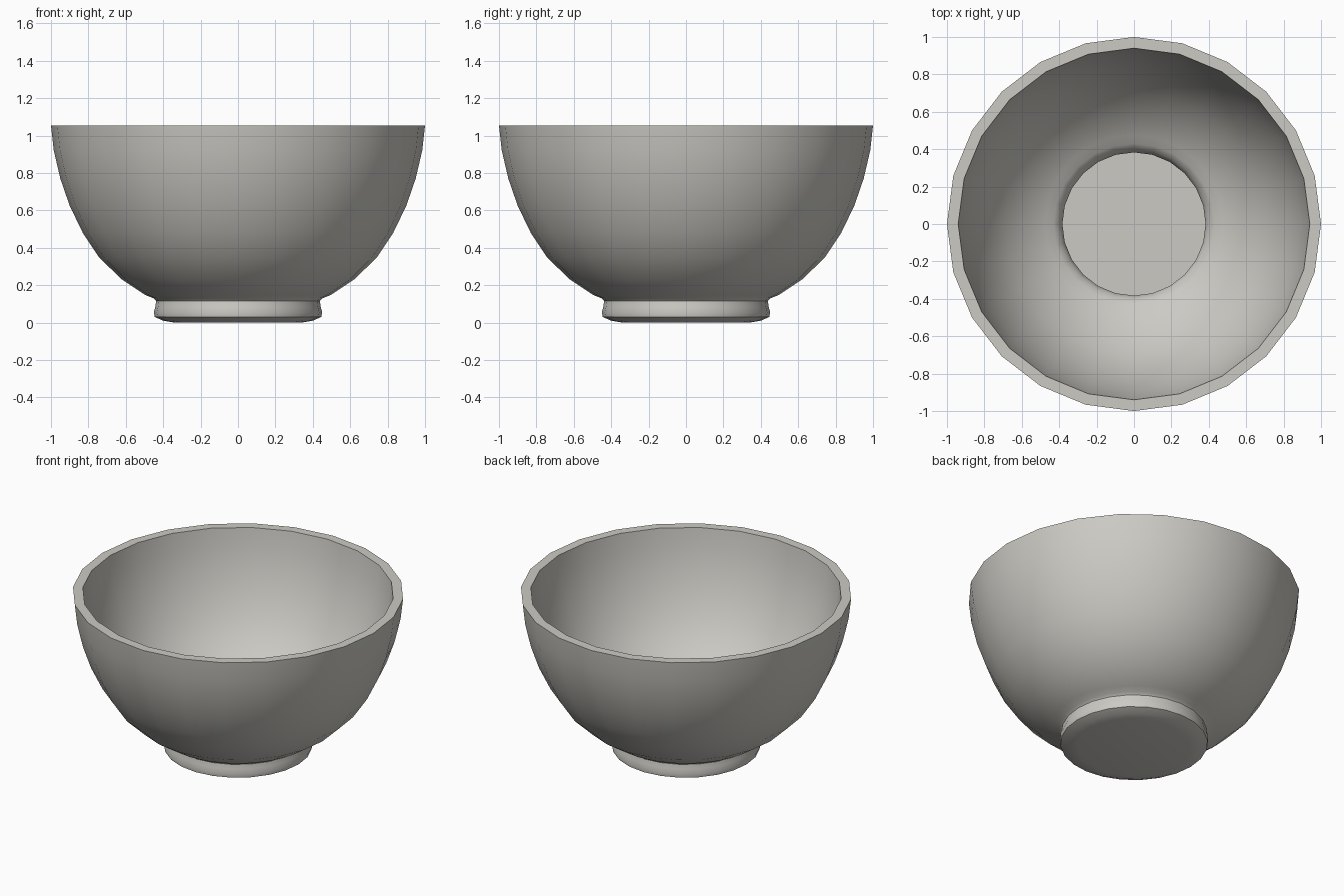
import bpy, bmesh, math

if "Cube" in bpy.data.objects:
    bpy.data.objects.remove(bpy.data.objects["Cube"])

SIDES = 24

# Half profile (radius, height): underside, foot ring, outer wall, rim, inner wall, floor
profile = [
    (0.0, 0.0), (0.34, 0.0), (0.40, 0.01), (0.445, 0.03),
    (0.45, 0.055), (0.442, 0.085), (0.438, 0.115), (0.452, 0.13), (0.495, 0.147),
    (0.62, 0.23), (0.74, 0.345), (0.83, 0.48), (0.90, 0.625),
    (0.95, 0.77), (0.985, 0.92), (1.0, 1.053),
    (0.94, 1.053), (0.925, 0.93), (0.892, 0.79), (0.845, 0.65),
    (0.78, 0.515), (0.695, 0.39), (0.585, 0.285), (0.475, 0.207),
    (0.43, 0.187), (0.40, 0.16), (0.383, 0.12), (0.385, 0.062), (0.0, 0.062),
]

# Ceramic colour
mat = bpy.data.materials.new("warm_grey_ceramic")
mat.diffuse_color = (0.6, 0.59, 0.55, 1)
mat.use_nodes = True
mat.node_tree.nodes["Principled BSDF"].inputs["Base Color"].default_value = mat.diffuse_color

# Lathe the profile around z
bm = bmesh.new()
rings = []
for r, z in profile:
    n = 1 if r == 0 else SIDES
    rings.append([bm.verts.new((r * math.cos(2 * math.pi * i / SIDES),
                                r * math.sin(2 * math.pi * i / SIDES), z))
                  for i in range(n)])
for a, b in zip(rings, rings[1:]):
    for i in range(SIDES):
        j = (i + 1) % SIDES
        if len(a) == 1:
            bm.faces.new((a[0], b[j], b[i]))
        elif len(b) == 1:
            bm.faces.new((a[i], a[j], b[0]))
        else:
            bm.faces.new((a[i], a[j], b[j], b[i]))
bmesh.ops.recalc_face_normals(bm, faces=bm.faces)
mesh = bpy.data.meshes.new("bowl")
bm.to_mesh(mesh)
bm.free()

bowl = bpy.data.objects.new("bowl", mesh)
bpy.context.collection.objects.link(bowl)
mesh.materials.append(mat)

# Smooth walls, crisp rim, floor and foot edges
bpy.context.view_layer.objects.active = bowl
bowl.select_set(True)
bpy.ops.object.shade_smooth_by_angle(angle=math.radians(40))
